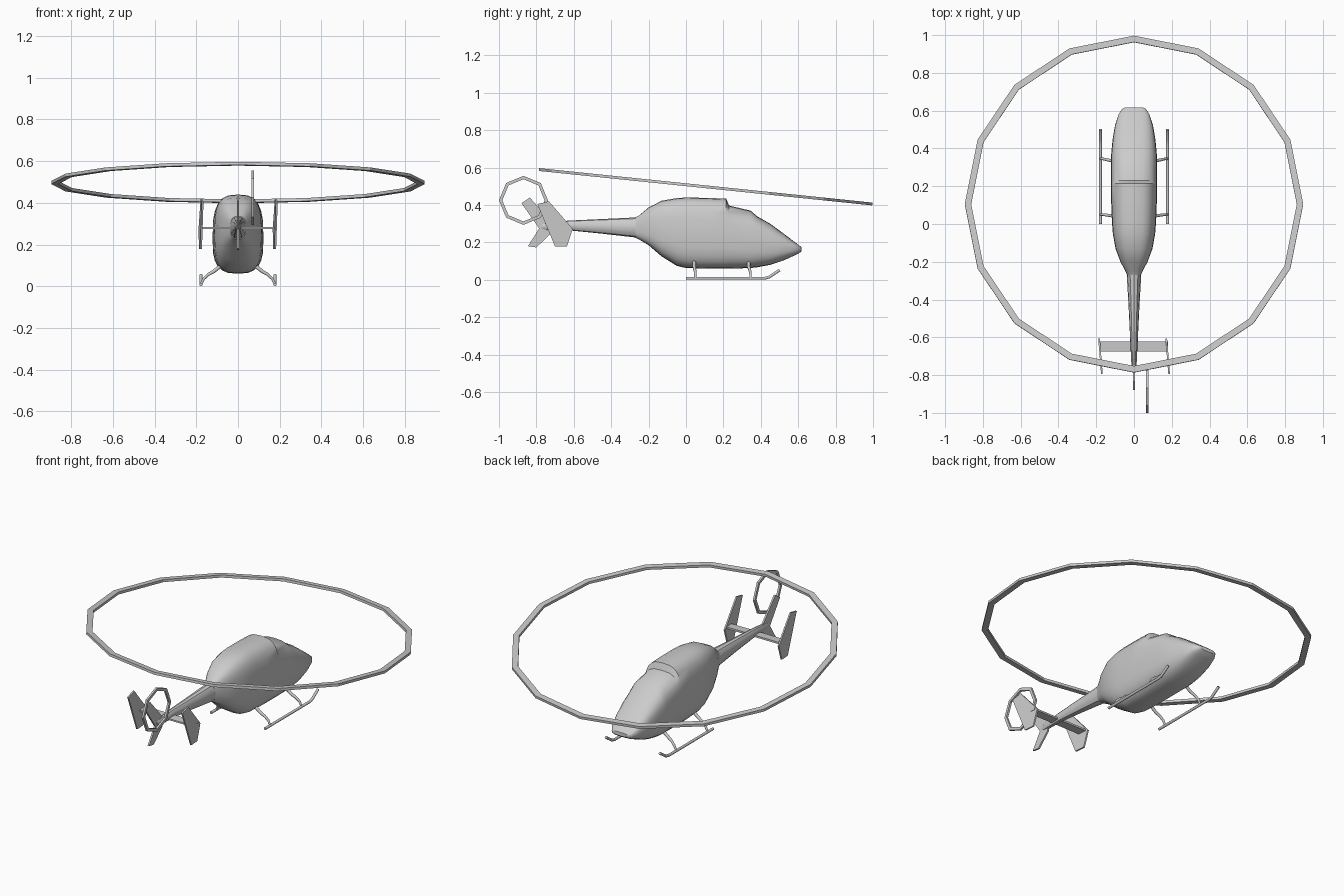
import bpy, bmesh, math
from mathutils import Vector

if "Cube" in bpy.data.objects:
    bpy.data.objects.remove(bpy.data.objects["Cube"])


def make_object(name, verts, faces, smooth=None):
    me = bpy.data.meshes.new(name)
    me.from_pydata(verts, [], faces)
    bm = bmesh.new()
    bm.from_mesh(me)
    bmesh.ops.recalc_face_normals(bm, faces=bm.faces)
    bm.to_mesh(me)
    bm.free()
    ob = bpy.data.objects.new(name, me)
    bpy.context.collection.objects.link(ob)
    if smooth:
        bpy.ops.object.select_all(action='DESELECT')
        ob.select_set(True)
        bpy.context.view_layer.objects.active = ob
        bpy.ops.object.shade_smooth_by_angle(angle=math.radians(smooth))
    return ob


def loft(name, sections, n=24, power=3.0, smooth=35):
    """Sections are (y, half width, bottom z, widest z, top z)."""
    verts, faces = [], []
    for y, w, zb, zm, zt in sections:
        for i in range(n):
            a = 2 * math.pi * i / n
            c, s = math.cos(a), math.sin(a)
            px = math.copysign(abs(c) ** (2 / power), c)
            pz = math.copysign(abs(s) ** (2 / power), s)
            verts.append((w * px, y, zm + pz * ((zt - zm) if s > 0 else (zm - zb))))
    for k in range(len(sections) - 1):
        for i in range(n):
            j = (i + 1) % n
            faces.append((k * n + i, k * n + j, (k + 1) * n + j, (k + 1) * n + i))
    faces.append(tuple(range(n)))
    faces.append(tuple(range((len(sections) - 1) * n, len(sections) * n)))
    return make_object(name, verts, faces, smooth)


def ring(name, outer, inner, height, n, loc, rot):
    """Flat polygonal hoop with a rectangular cross-section."""
    prof = [(outer, -height / 2), (outer, height / 2), (inner, height / 2), (inner, -height / 2)]
    verts = [(r * math.sin(2 * math.pi * i / n), r * math.cos(2 * math.pi * i / n), z)
             for i in range(n) for r, z in prof]
    faces = [(i * 4 + k, i * 4 + (k + 1) % 4, (i + 1) % n * 4 + (k + 1) % 4, (i + 1) % n * 4 + k)
             for i in range(n) for k in range(4)]
    ob = make_object(name, verts, faces)
    ob.location, ob.rotation_euler = loc, rot
    return ob


def plate(name, outline, thick, x=0.0, toe=0.0):
    """Upright plate from a (y, z) outline, toe turns it about z."""
    yc = sum(p[0] for p in outline) / len(outline)
    n = len(outline)
    verts = [(x + s * thick / 2 - toe * (y - yc), y, z) for s in (-1, 1) for y, z in outline]
    faces = [tuple(range(n)), tuple(range(n, 2 * n))]
    faces += [(i, (i + 1) % n, n + (i + 1) % n, n + i) for i in range(n)]
    return make_object(name, verts, faces)


def tube(name, pts, radii, sides=8):
    """Round bar along points with a radius per point."""
    pts = [Vector(p) for p in pts]
    verts, faces = [], []
    for k, p in enumerate(pts):
        t = (pts[min(k + 1, len(pts) - 1)] - pts[max(k - 1, 0)]).normalized()
        ref = Vector((1, 0, 0)) if abs(t.y) > 0.7 else Vector((0, 1, 0))
        u = t.cross(ref).normalized()
        v = t.cross(u)
        for i in range(sides):
            a = 2 * math.pi * (i + 0.5) / sides
            verts.append(p + radii[k] * (u * math.cos(a) + v * math.sin(a)))
    for k in range(len(pts) - 1):
        for i in range(sides):
            j = (i + 1) % sides
            faces.append((k * sides + i, k * sides + j, (k + 1) * sides + j, (k + 1) * sides + i))
    faces += [tuple(range(sides)), tuple(range((len(pts) - 1) * sides, len(pts) * sides))]
    return make_object(name, verts, faces, 50)


# Cabin with engine cowling step on the roof
loft("fuselage", [
    (-0.27, 0.036, 0.225, 0.28, 0.335),
    (-0.25, 0.045, 0.215, 0.28, 0.345),
    (-0.20, 0.072, 0.185, 0.28, 0.387),
    (-0.13, 0.098, 0.125, 0.27, 0.423),
    (-0.05, 0.112, 0.075, 0.26, 0.437),
    (0.00, 0.116, 0.063, 0.25, 0.440),
    (0.12, 0.121, 0.060, 0.24, 0.438),
    (0.215, 0.122, 0.060, 0.24, 0.434),
    (0.230, 0.122, 0.060, 0.24, 0.397),
    (0.345, 0.122, 0.063, 0.22, 0.370),
    (0.38, 0.120, 0.067, 0.21, 0.340),
    (0.45, 0.113, 0.080, 0.19, 0.300),
    (0.52, 0.101, 0.103, 0.18, 0.249),
    (0.58, 0.082, 0.130, 0.17, 0.203),
    (0.607, 0.065, 0.144, 0.165, 0.183),
    (0.617, 0.048, 0.153, 0.165, 0.174)])

# Tail boom
loft("tail_boom", [
    (-0.24, 0.040, 0.223, 0.28, 0.335),
    (-0.45, 0.028, 0.247, 0.285, 0.325),
    (-0.62, 0.020, 0.264, 0.29, 0.317),
    (-0.74, 0.014, 0.265, 0.287, 0.308),
    (-0.77, 0.008, 0.270, 0.285, 0.300)], n=12, power=2.2)

# Tail surfaces
plate("centre_fin", [(-0.88, 0.41), (-0.835, 0.44), (-0.72, 0.31), (-0.72, 0.25),
                     (-0.80, 0.173), (-0.845, 0.18), (-0.785, 0.275)], 0.01)
plate("stabilizer", [(-0.675, 0.274), (-0.675, 0.283), (-0.622, 0.285), (-0.622, 0.274)], 0.36)
for side, s in (("right", 1), ("left", -1)):
    plate(side + "_end_fin", [(-0.795, 0.405), (-0.733, 0.42), (-0.605, 0.272),
                              (-0.637, 0.178), (-0.70, 0.178)], 0.009, s * 0.178, 0.08)

# Rotor hoops
ring("main_rotor_ring", 0.896, 0.862, 0.015, 16, (0, 0.105, 0.4975), (math.radians(-5.9), 0, 0))
ring("tail_rotor_ring", 0.131, 0.113, 0.012, 8, (0.07, -0.869, 0.425), (0, math.radians(90), 0))

# Landing skids and their curved struts
for side, s in (("right", 1), ("left", -1)):
    x = s * 0.178
    tube(side + "_skid", [(x, 0.0, 0.008), (x, 0.42, 0.008), (x, 0.445, 0.015), (x, 0.50, 0.052)],
         [0.008] * 4)
    for label, y, d in (("front", 0.345, -0.01), ("rear", 0.05, -0.006)):
        tube(f"{side}_{label}_strut",
             [(x, y, 0.008), (s * 0.165, y, 0.035), (s * 0.143, y + d / 2, 0.056),
              (s * 0.118, y + d, 0.07), (s * 0.08, y + d, 0.10)],
             [0.006, 0.007, 0.008, 0.009, 0.010])
